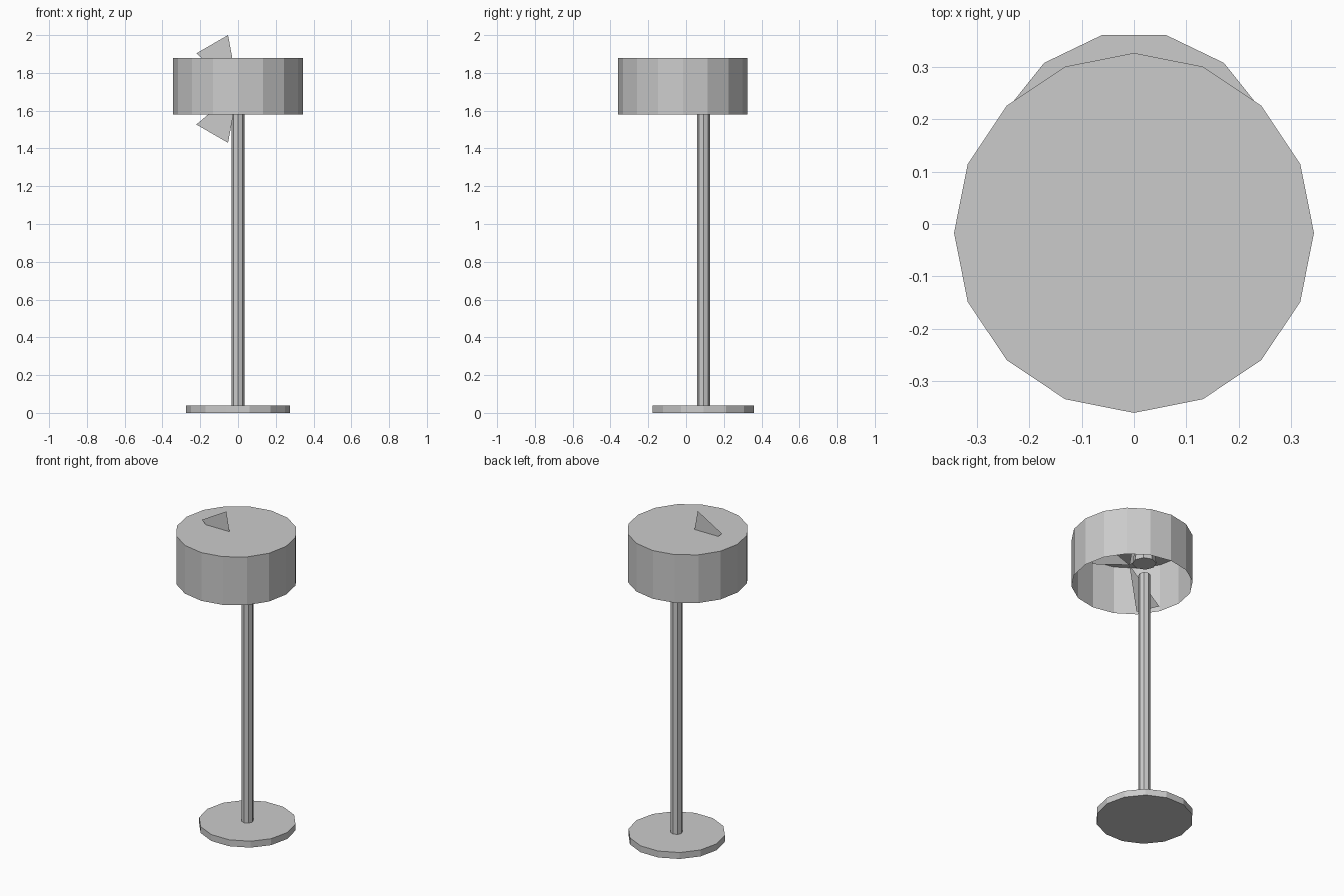
import bpy, bmesh
from math import cos, sin, radians, pi

if "Cube" in bpy.data.objects:
    bpy.data.objects.remove(bpy.data.objects["Cube"])

POLE_Y, SHADE_Y = 0.092, -0.017


def make(name, bm):
    mesh = bpy.data.meshes.new(name)
    bm.to_mesh(mesh)
    bm.free()
    obj = bpy.data.objects.new(name, mesh)
    bpy.context.collection.objects.link(obj)
    return obj


def prism(name, sides, r, y, z0, z1, r_top=None, bottom=True):
    """Flat-faced upright cylinder, first corner on the x axis."""
    bm = bmesh.new()
    rings = []
    for rad, z in ((r, z0), (r if r_top is None else r_top, z1)):
        rings.append([bm.verts.new((rad * cos(2 * pi * i / sides),
                                    y + rad * sin(2 * pi * i / sides), z))
                      for i in range(sides)])
    low, high = rings
    for i in range(sides):
        j = (i + 1) % sides
        bm.faces.new((low[i], low[j], high[j], high[i]))
    bm.faces.new(high)
    if bottom:
        bm.faces.new(low[::-1])
    return make(name, bm)


# Foot, stem, open-bottomed shade and the bulb holder under its top
prism("base", 14, 0.275, POLE_Y, 0, 0.04)
prism("pole", 8, 0.034, POLE_Y, 0.04, 1.59)
prism("shade", 16, 0.343, SHADE_Y, 1.58, 1.88, bottom=False)
prism("bulb_holder", 8, 0.068, POLE_Y, 1.665, 1.80, r_top=0.05)

# Three flat blades standing in one upright plane inside the shade
bm = bmesh.new()
for a in (0, 120, 240):
    pts = [(0, 0)] + [(0.29 * cos(radians(a + d)), 0.29 * sin(radians(a + d)))
                      for d in (-19.5, 19.5)]
    bm.faces.new([bm.verts.new((x, -0.04, 1.715 + z)) for x, z in pts])
make("shade_blades", bm)
